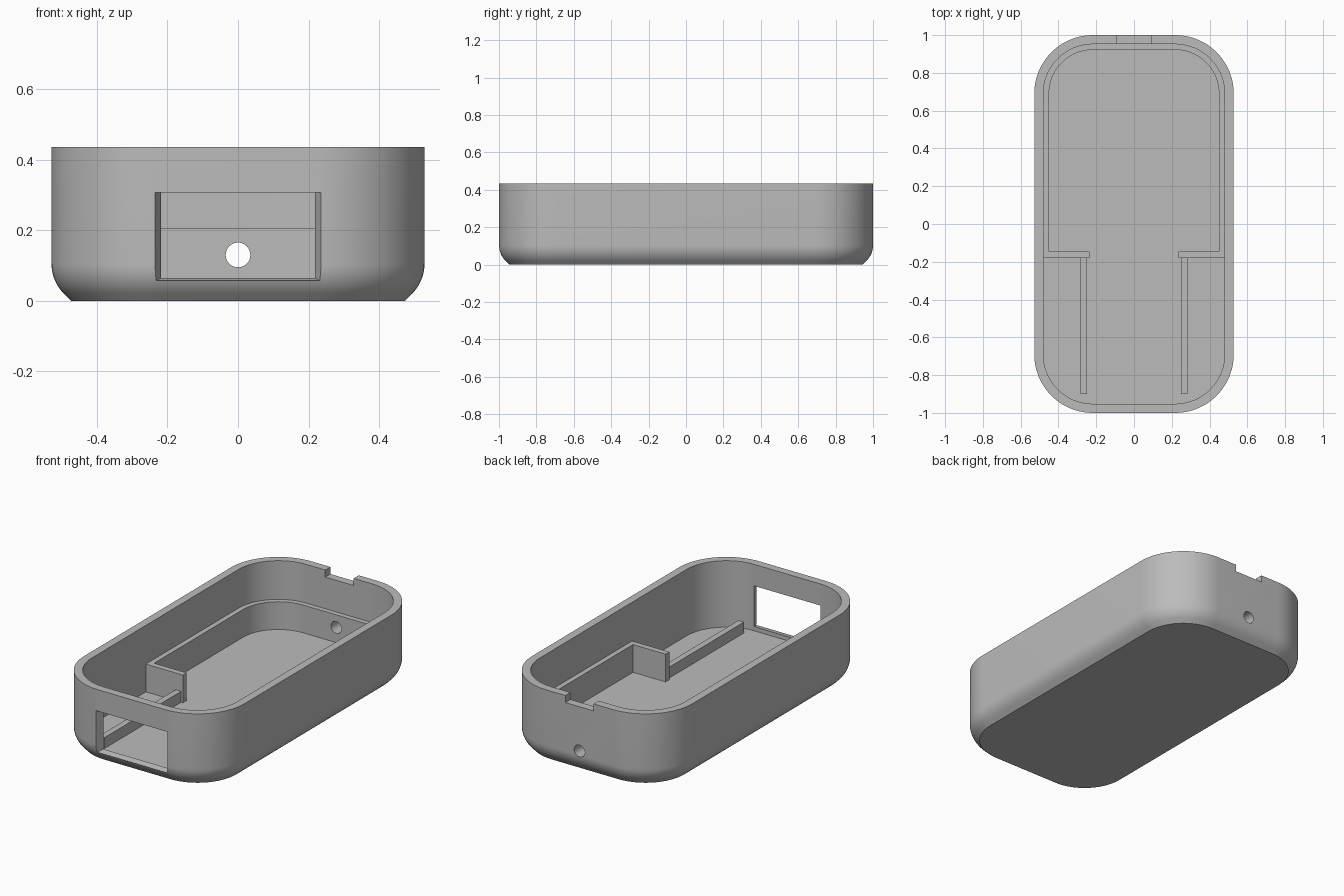
import bpy, bmesh, math

cube = bpy.data.objects.get("Cube")
if cube:
    bpy.data.objects.remove(cube, do_unlink=True)

HX, HY, R, H = 0.528, 1.0, 0.31, 0.435    # half width, half length, corner radius, height
WALL, LEDGE, FLOOR = 0.048, 0.078, 0.04   # insets of the cavity and ledge, floor height
SEG = 20

plastic = bpy.data.materials.new("grey plastic")
plastic.use_nodes = True
plastic.diffuse_color = (0.5, 0.5, 0.5, 1)
plastic.node_tree.nodes["Principled BSDF"].inputs["Base Color"].default_value = (0.5, 0.5, 0.5, 1)


def corner(sx, sy, start, inset):
    """Arc of one rounded corner, running counter-clockwise from the start angle."""
    r = R - inset
    angles = [math.radians(start + 90 * i / SEG) for i in range(SEG + 1)]
    return [(sx * (HX - R) + r * math.cos(a), sy * (HY - R) + r * math.sin(a)) for a in angles]


def outline(inset):
    return (corner(1, 1, 0, inset) + corner(-1, 1, 90, inset)
            + corner(-1, -1, 180, inset) + corner(1, -1, 270, inset))


def loft(name, rings):
    """Skin closed loops of equal length and cap both ends."""
    bm = bmesh.new()
    loops = [[bm.verts.new(p) for p in ring] for ring in rings]
    for a, b in zip(loops, loops[1:]):
        for i in range(len(a)):
            j = (i + 1) % len(a)
            bm.faces.new((a[i], a[j], b[j], b[i]))
    bm.faces.new(loops[0][::-1])
    bm.faces.new(loops[-1])
    bmesh.ops.recalc_face_normals(bm, faces=bm.faces)
    mesh = bpy.data.meshes.new(name)
    bm.to_mesh(mesh)
    bm.free()
    mesh.materials.append(plastic)
    obj = bpy.data.objects.new(name, mesh)
    bpy.context.collection.objects.link(obj)
    return obj


def prism(name, points, z0, z1):
    return loft(name, [[(x, y, z) for x, y in points] for z in (z0, z1)])


def box(name, x0, x1, y0, y1, z0, z1):
    return prism(name, [(x0, y0), (x1, y0), (x1, y1), (x0, y1)], z0, z1)


def activate(obj):
    bpy.ops.object.select_all(action='DESELECT')
    obj.select_set(True)
    bpy.context.view_layer.objects.active = obj


def cut(obj, cutter):
    mod = obj.modifiers.new("cut", 'BOOLEAN')
    mod.operation, mod.solver, mod.object = 'DIFFERENCE', 'EXACT', cutter
    activate(obj)
    bpy.ops.object.modifier_apply(modifier=mod.name)


# Tray shell: chamfered foot, rounded lower edge, walls, rim and cavity
r, zc = 0.12, 0.105
profile = [(0.055, 0.0)]
for i in range(9):
    a = math.radians(45 - 45 * i / 8)
    profile.append((r - r * math.cos(a), zc - r * math.sin(a)))
profile += [(0, H), (WALL, H), (WALL, FLOOR)]
shell = loft("tray_shell", [[(x, y, z) for x, y in outline(d)] for d, z in profile])

# Inner ledge with a stop tab on each side
out_w, in_w = WALL - 0.008, LEDGE
tab_y0, tab_y1, tab_x = -0.18, -0.145, 0.236
u_shape = ([(HX - out_w, tab_y0)] + corner(1, 1, 0, out_w) + corner(-1, 1, 90, out_w)
           + [(out_w - HX, tab_y0), (-tab_x, tab_y0), (-tab_x, tab_y1), (in_w - HX, tab_y1)]
           + corner(-1, 1, 90, in_w)[::-1] + corner(1, 1, 0, in_w)[::-1]
           + [(HX - in_w, tab_y1), (tab_x, tab_y1), (tab_x, tab_y0)])
ledge = prism("inner_ledge", u_shape, FLOOR - 0.01, 0.205)

# Low guide rails on the floor
for side, name in ((-1, "right_rail"), (1, "left_rail")):
    xs = sorted((side * 0.248, side * 0.284))
    box(name, *xs, -0.9, tab_y0 + 0.01, FLOOR - 0.01, 0.105)

# Cutters: tapered front window, round rear hole, rear rim notch
window = loft("window_cutter", [
    [(-w, y, z), (w, y, z), (w, y, 0.307), (-w, y, 0.307)]
    for w, y, z in ((0.252, -1.05, 0.045), (0.201, -0.9, 0.075))])
circle = [math.tau * i / 32 for i in range(32)]
hole = loft("hole_cutter", [
    [(0.035 * math.cos(a), y, 0.13 + 0.035 * math.sin(a)) for a in circle] for y in (0.85, 1.1)])
notch = box("notch_cutter", -0.093, 0.093, 0.9, 1.1, H - 0.042, H + 0.1)

for cutter in (window, hole, notch):
    cut(shell, cutter)
cut(ledge, hole)
for cutter in (window, hole, notch):
    bpy.data.objects.remove(cutter, do_unlink=True)

# Smooth the curved walls, keep the edges crisp
for obj in (shell, ledge):
    activate(obj)
    bpy.ops.object.shade_smooth_by_angle(angle=math.radians(25))
